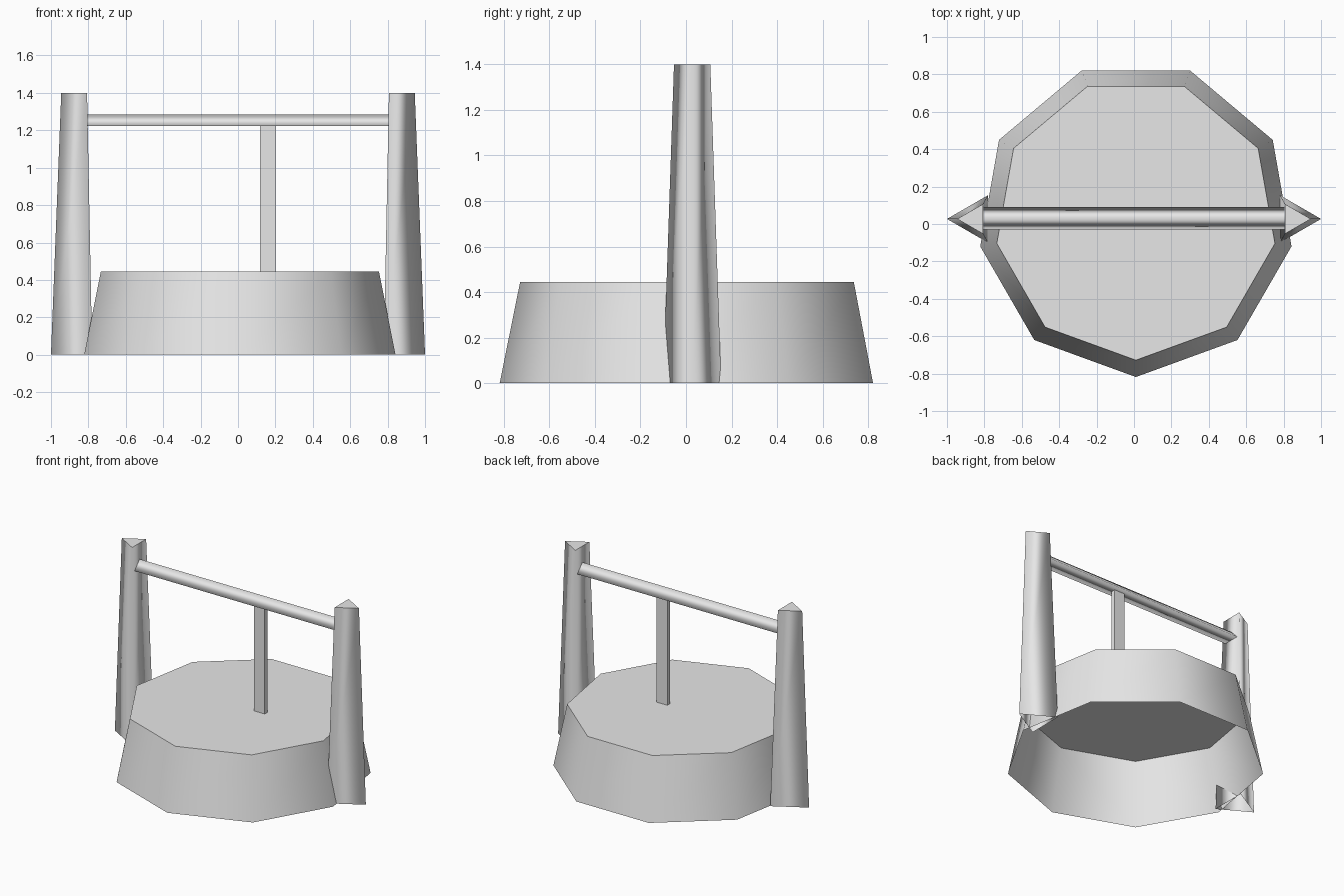
import bpy, bmesh, math
from mathutils import Matrix, Vector

cube = bpy.data.objects.get("Cube")
if cube:
    bpy.data.objects.remove(cube, do_unlink=True)

grey = bpy.data.materials.new("light_grey")
grey.use_nodes = True
grey.diffuse_color = (0.8, 0.8, 0.8, 1)
grey.node_tree.nodes["Principled BSDF"].inputs["Base Color"].default_value = (0.8, 0.8, 0.8, 1)

CENTRE_Y = 0.027


def add_object(name, bm, location):
    mesh = bpy.data.meshes.new(name)
    bm.to_mesh(mesh)
    bm.free()
    mesh.materials.append(grey)
    obj = bpy.data.objects.new(name, mesh)
    obj.location = location
    bpy.context.collection.objects.link(obj)
    return obj


def tapered_prism(name, sides, r_bottom, r_top, height, start, location):
    """Frustum with smooth walls, a flat crisp lid and an open underside."""
    bm = bmesh.new()
    rings = []
    for radius, z in ((r_bottom, 0), (r_top, height)):
        angles = [start + math.tau * i / sides for i in range(sides)]
        rings.append([bm.verts.new((radius * math.cos(a), radius * math.sin(a), z)) for a in angles])
    low, high = rings
    for i in range(sides):
        j = (i + 1) % sides
        bm.faces.new((low[i], low[j], high[j], high[i])).smooth = True
    lid = bm.faces.new(high)
    for edge in lid.edges:
        edge.smooth = False
    return add_object(name, bm, location)


# Round wall with its lid
tapered_prism("well_base", 9, 0.845, 0.755, 0.445, -math.pi / 2, (0.01, CENTRE_Y, 0))

# Three-sided posts, each with a corner pointing outwards
for name, side in (("left_post", 1), ("right_post", -1)):
    start = 0 if side > 0 else math.pi
    tapered_prism(name, 3, 0.147, 0.092, 1.4, start, (side * 0.853, CENTRE_Y, 0))

# Three-sided crossbar, flat underneath, laid between the posts
bar = tapered_prism("crossbar", 3, 0.069, 0.069, 1.61, math.pi, (0, 0, 0))
lay_down = Matrix.Rotation(math.pi / 2, 4, 'Y')
flatten = Matrix.Diagonal((1, 1, 0.6, 1))
bar.data.transform(Matrix.Translation((-0.805, 0.03, 1.244)) @ flatten @ lay_down)

# Hanging strap
bm = bmesh.new()
bmesh.ops.create_cube(bm, size=1)
bmesh.ops.scale(bm, vec=Vector((0.085, 0.03, 0.785)), verts=bm.verts)
add_object("hanging_strap", bm, (0.16, 0.03, 0.8355))
